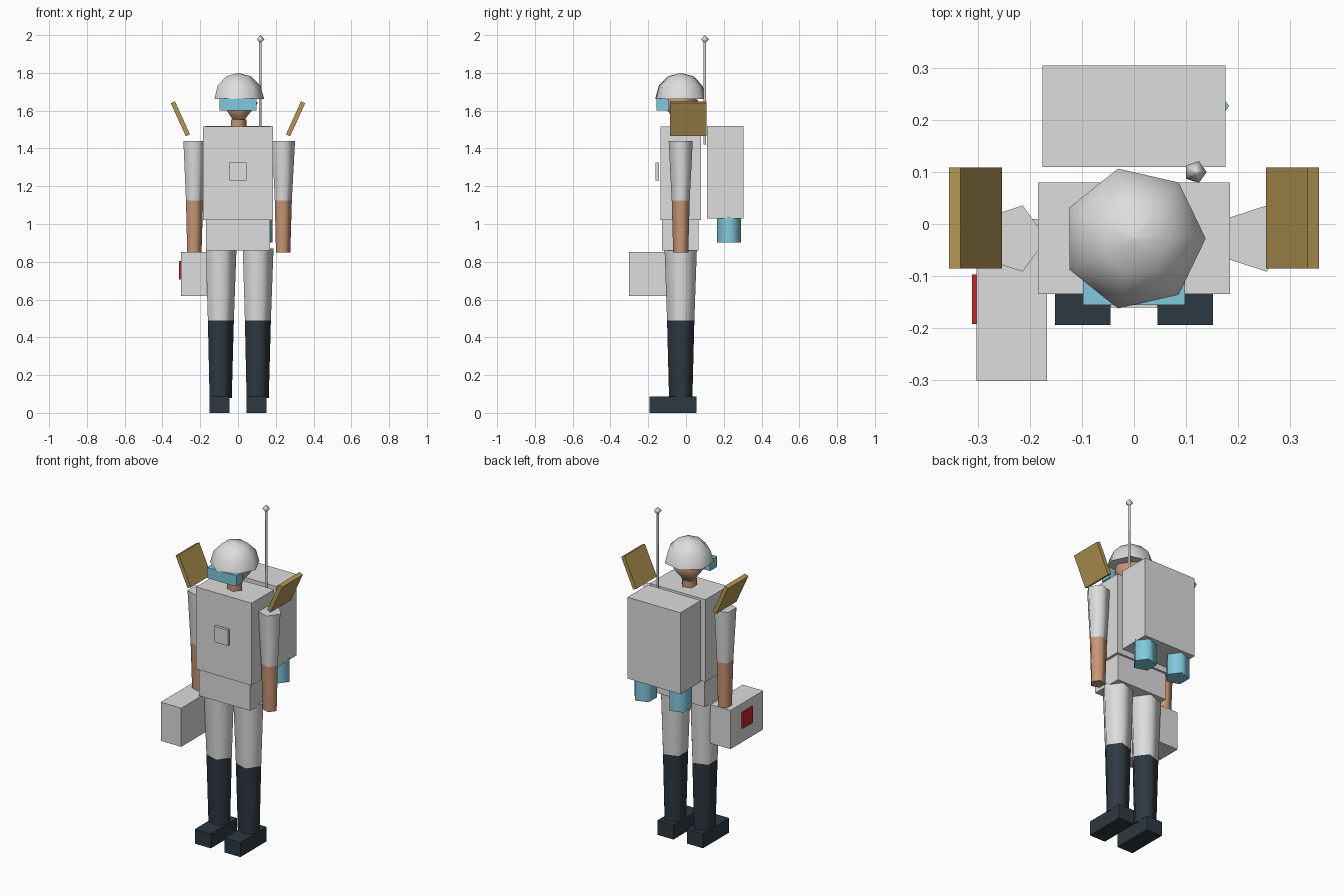
import bpy, math
from mathutils import Matrix

cube = bpy.data.objects.get("Cube")
if cube:
    bpy.data.objects.remove(cube, do_unlink=True)


def material(name, r, g, b):
    """Material from 0-255 display values, stored as linear."""
    lin = [((c / 255 + 0.055) / 1.055) ** 2.4 for c in (r, g, b)] + [1]
    m = bpy.data.materials.new(name)
    m.use_nodes = True
    m.diffuse_color = lin
    m.node_tree.nodes["Principled BSDF"].inputs["Base Color"].default_value = lin
    return m


pale = material("pale grey", 220, 221, 220)
skin = material("skin", 200, 150, 118)
dark = material("dark boot", 46, 56, 65)
cyan = material("cyan", 130, 200, 222)
gold = material("gold", 182, 152, 86)
red = material("red", 190, 44, 35)


def finish(name, mat, smooth=False):
    ob = bpy.context.object
    ob.name = ob.data.name = name
    ob.data.materials.append(mat)
    if smooth:
        bpy.ops.object.shade_smooth_by_angle(angle=math.radians(80))
    return ob


def box(name, mat, x, y, z, tilt=0):
    """Box from (min, max) spans, tilted about y."""
    spans = (x, y, z)
    bpy.ops.mesh.primitive_cube_add(size=1, location=[sum(s) / 2 for s in spans])
    ob = finish(name, mat)
    ob.data.transform(Matrix.Diagonal([s[1] - s[0] for s in spans] + [1]))
    ob.rotation_euler.y = tilt
    return ob


def lathe(name, mat, centre, profile, sides=5, smooth=True):
    """Turned solid from (radius, height) points, first corner on +x."""
    verts, faces = [], []
    for r, z in profile:
        for i in range(sides):
            a = math.tau * i / sides
            verts.append((r * math.cos(a), r * math.sin(a), z))
    for k in range(len(profile) - 1):
        for i in range(sides):
            a, b = k * sides + i, k * sides + (i + 1) % sides
            faces.append((a, b, b + sides, a + sides))
    faces.append(tuple(reversed(range(sides))))
    faces.append(tuple(range(len(verts) - sides, len(verts))))
    me = bpy.data.meshes.new(name)
    me.from_pydata(verts, [], faces)
    ob = bpy.data.objects.new(name, me)
    ob.location = (*centre, 0)
    bpy.context.collection.objects.link(ob)
    bpy.ops.object.select_all(action="DESELECT")
    ob.select_set(True)
    bpy.context.view_layer.objects.active = ob
    return finish(name, mat, smooth)


BODY_Y = -0.028
TIP = 0.001

# Torso, hips and chest badge
box("torso", pale, (-0.185, 0.185), (-0.135, 0.08), (1.02, 1.515))
box("hips", pale, (-0.17, 0.17), (-0.127, 0.067), (0.86, 1.02))
box("chest_badge", pale, (-0.045, 0.045), (-0.161, -0.144), (1.23, 1.325))

# Neck, head, helmet and visor
lathe("neck", skin, (0, BODY_Y), [(0.045, 1.5), (0.045, 1.553)])
lathe("head", skin, (0, BODY_Y), [(TIP, 1.51), (0.105, 1.64), (TIP, 1.77)])
dome = [(0.137 * math.cos(math.radians(a)) + TIP, 1.663 + 0.137 * math.sin(math.radians(a)))
        for a in (0, 30, 60, 90)]
lathe("helmet", pale, (0, BODY_Y), dome, sides=7)
box("visor", cyan, (-0.098, 0.098), (-0.156, -0.09), (1.6, 1.664))

# Limbs and shoulder plates on both sides
for side, s in (("left", 1), ("right", -1)):
    arm, leg = (0.235 * s, BODY_Y), (0.098 * s, BODY_Y)
    lathe(side + "_sleeve", pale, arm, [(0.05, 1.125), (0.067, 1.44)])
    lathe(side + "_forearm", skin, arm, [(0.042, 0.85), (0.05, 1.125)])
    lathe(side + "_thigh", pale, leg, [(0.076, 0.49), (0.09, 0.87)])
    lathe(side + "_boot", dark, leg, [(0.065, 0.08), (0.076, 0.49)])
    x = 0.0985 * s
    box(side + "_foot", dark, (x - 0.0535, x + 0.0535), (-0.194, 0.055), (0, 0.087))
    x = 0.305 * s
    box(side + "_shoulder_plate", gold, (x - 0.012, x + 0.012), (-0.086, 0.109),
        (1.461, 1.653), math.radians(24.5) * s)
    # Thruster under the backpack
    lathe(side + "_thruster", cyan, (0.116 * s, 0.227), [(0.067, 0.903), (0.067, 1.04)])

# Backpack and antenna
box("backpack", pale, (-0.176, 0.176), (0.11, 0.305), (1.03, 1.52))
lathe("antenna_rod", pale, (0.118, 0.1), [(0.007, 1.42), (0.007, 1.975)])
lathe("antenna_tip", pale, (0.118, 0.1), [(TIP, 1.956), (0.022, 1.978), (TIP, 2.0)])

# Carried case with a marker plate
box("case", pale, (-0.303, -0.167), (-0.302, 0.01), (0.62, 0.853))
box("case_marker", red, (-0.312, -0.303), (-0.192, -0.097), (0.705, 0.803))
